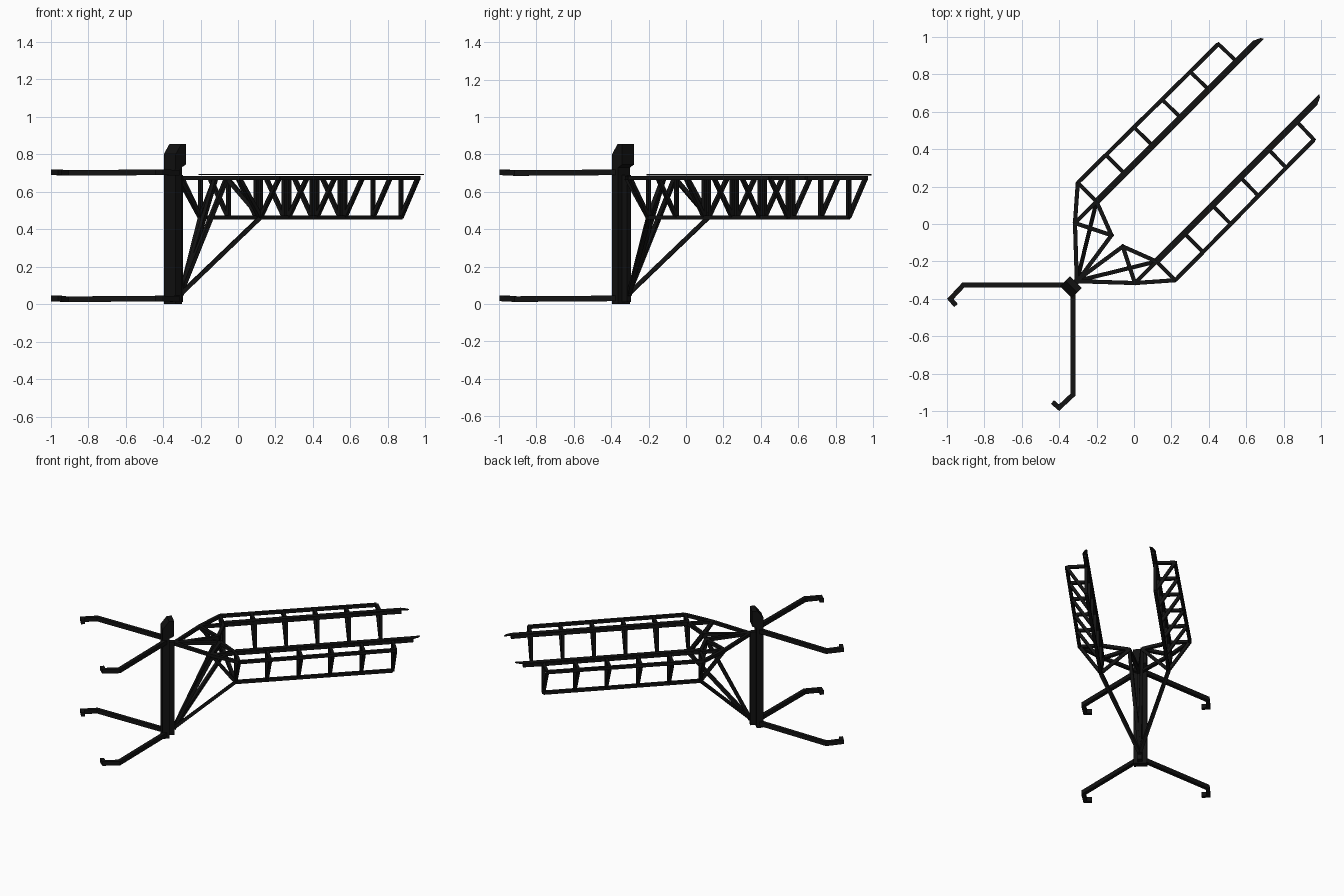
import bpy, bmesh
from mathutils import Vector, Matrix

if "Cube" in bpy.data.objects:
    bpy.data.objects.remove(bpy.data.objects["Cube"])

mat = bpy.data.materials.new("black_steel")
mat.diffuse_color = (0.006, 0.006, 0.006, 1)
mat.use_nodes = True
mat.node_tree.nodes["Principled BSDF"].inputs["Base Color"].default_value = mat.diffuse_color
R2 = 2 ** 0.5


def finish(name, bm):
    bmesh.ops.recalc_face_normals(bm, faces=bm.faces)
    me = bpy.data.meshes.new(name)
    bm.to_mesh(me)
    bm.free()
    me.materials.append(mat)
    ob = bpy.data.objects.new(name, me)
    bpy.context.collection.objects.link(ob)
    return ob


def swap(p):
    """Mirror across the diagonal plane x = y."""
    return Vector((p[1], p[0], p[2]))


def bar(bm, a, b, w=0.022, h=None):
    """Square bar between two points."""
    a, b = Vector(a), Vector(b)
    d = (b - a).normalized()
    up = Vector((0, 0, 1)) if abs(d.z) < 0.95 else Vector((1, 1, 0)).normalized()
    s = d.cross(up).normalized() * w / 2
    t = s.cross(d).normalized() * (h or w) / 2
    rings = [[bm.verts.new(p + i * s + j * t) for i, j in ((1, 1), (-1, 1), (-1, -1), (1, -1))]
             for p in (a, b)]
    for k in range(4):
        m = (k + 1) % 4
        bm.faces.new((rings[0][k], rings[0][m], rings[1][m], rings[1][k]))
    bm.faces.new(rings[0])
    bm.faces.new(rings[1][::-1])


def sweep(bm, path, w, h):
    """Mitred rectangular tube along a mostly level path."""
    pts = [Vector(p) for p in path]
    rings = []
    for i, p in enumerate(pts):
        din = (p - pts[max(i - 1, 0)]).normalized()
        dout = (pts[min(i + 1, len(pts) - 1)] - p).normalized()
        d = (din + dout).normalized()
        s = Vector((d.y, -d.x, 0)).normalized() * w / 2
        ref = dout if dout.length else din
        s /= max(0.5, abs(d.dot(ref)))
        t = Vector((0, 0, h / 2))
        rings.append([bm.verts.new(p + v) for v in (s + t, -s + t, -s - t, s - t)])
    for r, q in zip(rings, rings[1:]):
        for k in range(4):
            m = (k + 1) % 4
            bm.faces.new((r[k], r[m], q[m], q[k]))
    bm.faces.new(rings[0])
    bm.faces.new(rings[-1][::-1])


def prism(bm, profile, half):
    """Extrude a (diagonal, z) profile across the symmetry plane."""
    sides = [[bm.verts.new(((u + v) / R2, (u - v) / R2, z)) for u, z in profile]
             for v in (-half, half)]
    n = len(profile)
    for k in range(n):
        m = (k + 1) % n
        bm.faces.new((sides[0][k], sides[0][m], sides[1][m], sides[1][k]))
    bm.faces.new(sides[0])
    bm.faces.new(sides[1][::-1])


# mast with forward-set head, and the narrow web in front of it
bm = bmesh.new()
prism(bm, [(-0.515, 0.0), (-0.468, 0.0), (-0.468, 0.73), (-0.438, 0.745),
           (-0.438, 0.855), (-0.472, 0.855), (-0.515, 0.80)], 0.045)
finish("mast", bm)
bm = bmesh.new()
prism(bm, [(-0.47, 0.01), (-0.43, 0.01), (-0.43, 0.69), (-0.47, 0.69)], 0.016)
finish("mast_web", bm)

TOP, LOW = 0.673, 0.463
N = 6
inner = [(0.12 + 0.15 * k, -0.20 + 0.149 * k) for k in range(N)]
outer = [(0.22 + 0.148 * k, -0.30 + 0.15 * k) for k in range(N)]

for side, f in (("right", Vector), ("left", swap)):
    # three-chord truss boom with a triangle of bars at every station
    bm = bmesh.new()
    for chord, z in ((inner, TOP), (outer, TOP), (inner, LOW)):
        bar(bm, f((*chord[0], z)), f((*chord[-1], z)), 0.022)
    for i, o in zip(inner, outer):
        bar(bm, f((*i, LOW)), f((*i, TOP)), 0.02)
        bar(bm, f((*i, TOP)), f((*o, TOP)), 0.02)
        bar(bm, f((*i, LOW)), f((*o, TOP)), 0.02)
    finish(side + "_boom_truss", bm)

    # thin rail strip with bent narrow tip on the inner chord
    bm = bmesh.new()
    a, b = Vector((*inner[0], 0.688)), Vector((0.965, 0.645, 0.688))
    bar(bm, f((*inner[-1], TOP)), f((0.965, 0.645, TOP)), 0.022)
    s = Vector((1, -1, 0)).normalized() * 0.017
    outline = [a + s, b + s, Vector((0.992, 0.675, 0.688)),
               Vector((0.988, 0.694, 0.688)), b - s, a - s]
    lo = [bm.verts.new(f(p)) for p in outline]
    hi = [bm.verts.new(f(p + Vector((0, 0, 0.006)))) for p in outline]
    bm.faces.new(lo)
    bm.faces.new(hi[::-1])
    for k in range(6):
        m = (k + 1) % 6
        bm.faces.new((lo[k], lo[m], hi[m], hi[k]))
    finish(side + "_rail_strip", bm)

    # braces joining the boom to the mast
    bm = bmesh.new()
    head, foot = (-0.31, -0.305, TOP), (-0.31, -0.305, 0.05)
    knee, elbow = (0.005, -0.315, TOP), (-0.06, -0.12, TOP)
    it, il, ot = (*inner[0], TOP), (*inner[0], LOW), (*outer[0], TOP)
    for p, q in ((head, knee), (knee, ot), (head, elbow), (elbow, it), (knee, elbow),
                 (knee, it), (knee, il), (elbow, il), (foot, il), (foot, elbow)):
        bar(bm, f(p), f(q), 0.022)
    finish(side + "_mast_braces", bm)

    # hooked rear arms, upper and lower
    for level, z in (("upper", 0.704), ("lower", 0.03)):
        bm = bmesh.new()
        path = [(-0.325, -0.35, z), (-0.325, -0.91, z - 0.004),
                (-0.40, -0.98, z), (-0.435, -0.95, z)]
        sweep(bm, [f(p) for p in path], 0.026, 0.03)
        finish(f"{side}_{level}_hook_arm", bm)
